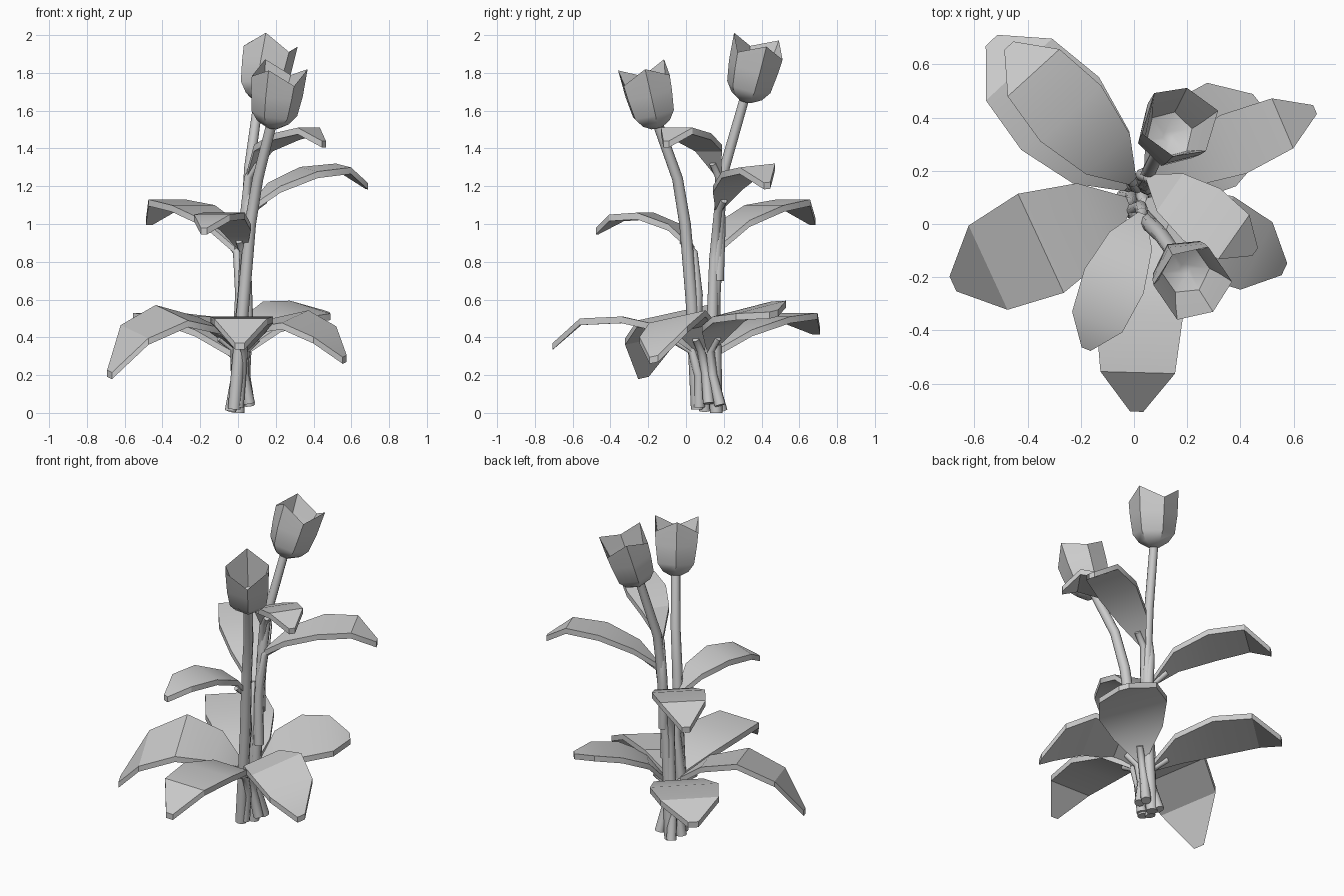
import bpy, bmesh, math
from mathutils import Vector

if "Cube" in bpy.data.objects:
    bpy.data.objects.remove(bpy.data.objects["Cube"])

grey = bpy.data.materials.new("plain_grey")
grey.use_nodes = True
grey.diffuse_color = (0.6, 0.6, 0.6, 1)
grey.node_tree.nodes["Principled BSDF"].inputs["Base Color"].default_value = grey.diffuse_color
UP = Vector((0, 0, 1))


def loft(name, rings, angle=35):
    """Skin a list of closed rings and cap both ends."""
    bm = bmesh.new()
    loops = [[bm.verts.new(p) for p in ring] for ring in rings]
    n = len(loops[0])
    for a, b in zip(loops, loops[1:]):
        for i in range(n):
            j = (i + 1) % n
            bm.faces.new((a[i], a[j], b[j], b[i]))
    bm.faces.new(loops[0][::-1])
    bm.faces.new(loops[-1])
    bmesh.ops.recalc_face_normals(bm, faces=bm.faces)
    mesh = bpy.data.meshes.new(name)
    bm.to_mesh(mesh)
    bm.free()
    mesh.materials.append(grey)
    obj = bpy.data.objects.new(name, mesh)
    bpy.context.collection.objects.link(obj)
    bpy.ops.object.select_all(action="DESELECT")
    obj.select_set(True)
    bpy.context.view_layer.objects.active = obj
    bpy.ops.object.shade_smooth_by_angle(angle=math.radians(angle))
    return obj


def circle(centre, axis, radius, sides, spin=0):
    """Points of a ring around an axis."""
    u = Vector((0, 1, 0)).cross(axis).normalized()
    v = axis.cross(u)
    turns = [spin + math.tau * i / sides for i in range(sides)]
    return [centre + radius * (u * math.cos(t) + v * math.sin(t)) for t in turns]


def tube(name, points, start, end):
    """Tapered round stalk along a path."""
    pts = [Vector(p) for p in points]
    last = len(pts) - 1
    rings = []
    for i, p in enumerate(pts):
        axis = (pts[min(i + 1, last)] - pts[max(i - 1, 0)]).normalized()
        rings.append(circle(p, axis, start + (end - start) * i / last, 8))
    loft(name, rings, 60)


def leaf(name, base, tip, heights, half, roll, root, thick=0.035):
    """Arched thick blade, with a stalk from its root to the blade."""
    base, tip = Vector(base), Vector(tip)
    along = (tip - base).to_3d()
    left = UP.cross(along).normalized()
    stations = zip((0, 0.2, 0.5, 0.8, 1), (0.12, 0.72, 1, 0.85, 0.15), heights)
    rings = []
    for f, w, z in stations:
        mid = base.to_3d() + along * f + UP * z
        side = (left + UP * roll) * half * w
        rings.append([mid + side, mid - side, mid - side - UP * thick, mid + side - UP * thick])
    loft(name, rings, 30)
    foot = Vector(root)
    neck = base.to_3d() + UP * (heights[0] - 0.03)
    bend = foot.lerp(neck, 0.55) - along.normalized() * 0.02
    end = neck + along * 0.12 + UP * (heights[1] - heights[0]) * 0.5
    tube(name + "_stalk", [foot, bend, neck, end], 0.03, 0.018)


def flower(name, base, top, spin):
    """Six-sided cup with a zigzag rim and a hollow inside."""
    base, top = Vector(base), Vector(top)
    axis = (top - base).normalized()
    length = (top - base).length
    profile = [(0, 0.035, 0), (0.09, 0.085, 0), (0.25, 0.122, 0), (0.6, 0.138, 0),
               (0.97, 0.145, 0.035), (0.6, 0.115, 0), (0.3, 0.09, 0), (0.2, 0.02, 0)]
    rings = []
    for f, r, zigzag in profile:
        ring = circle(base + axis * length * f, axis, r, 6, spin)
        rings.append([p + axis * zigzag * (-1) ** i for i, p in enumerate(ring)])
    loft(name, rings, 40)


# Flower stems
tube("front_stem", [(-0.02, 0.06, 0.02), (0.03, 0.03, 0.6), (0.065, -0.005, 1.0),
                    (0.105, -0.045, 1.24), (0.185, -0.16, 1.56)], 0.034, 0.027)
tube("back_stem", [(0.0, 0.16, 0.0), (0.03, 0.15, 0.6), (0.05, 0.18, 1.1),
                   (0.06, 0.205, 1.3), (0.115, 0.32, 1.7)], 0.034, 0.025)

# Flower heads
flower("front_flower", (0.183, -0.155, 1.51), (0.222, -0.225, 1.81), 0.1)
flower("back_flower", (0.115, 0.315, 1.65), (0.175, 0.385, 1.95), 0.25)

# Broad lower leaves
leaf("right_low_leaf", (-0.02, 0.08), (-0.68, -0.225), (0.37, 0.48, 0.53, 0.43, 0.22),
     0.205, -0.2, (-0.04, 0.1, 0.01))
leaf("front_low_leaf", (0.03, 0.03), (0.01, -0.705), (0.36, 0.46, 0.51, 0.5, 0.37),
     0.165, 0, (0.0, 0.07, 0.03))
leaf("left_low_leaf", (0.04, 0.08), (0.565, -0.17), (0.36, 0.48, 0.51, 0.43, 0.3),
     0.165, 0.2, (0.06, 0.12, 0.05))
leaf("back_left_low_leaf", (0.05, 0.13), (0.465, 0.465), (0.36, 0.49, 0.55, 0.56, 0.54),
     0.2, 0.2, (0.06, 0.18, 0.04))
leaf("back_right_low_leaf", (-0.02, 0.14), (-0.535, 0.69), (0.33, 0.44, 0.51, 0.53, 0.45),
     0.2, 0, (-0.03, 0.19, 0.01))

# Slimmer upper leaves
leaf("back_right_high_leaf", (-0.005, 0.16), (-0.47, 0.67), (0.88, 1.02, 1.1, 1.13, 1.03),
     0.155, 0, (0.0, 0.15, 0.35))
leaf("front_high_leaf", (0.03, 0.04), (-0.18, -0.47), (0.88, 1.0, 1.06, 1.05, 0.98),
     0.12, 0, (0.0, 0.05, 0.35))
leaf("left_high_leaf", (0.07, 0.17), (0.68, 0.43), (1.1, 1.21, 1.29, 1.31, 1.22),
     0.12, 0.1, (0.05, 0.14, 0.5))
leaf("top_leaf", (0.055, 0.175), (0.455, -0.105), (1.28, 1.42, 1.48, 1.51, 1.44),
     0.12, 0, (0.04, 0.17, 0.7))
